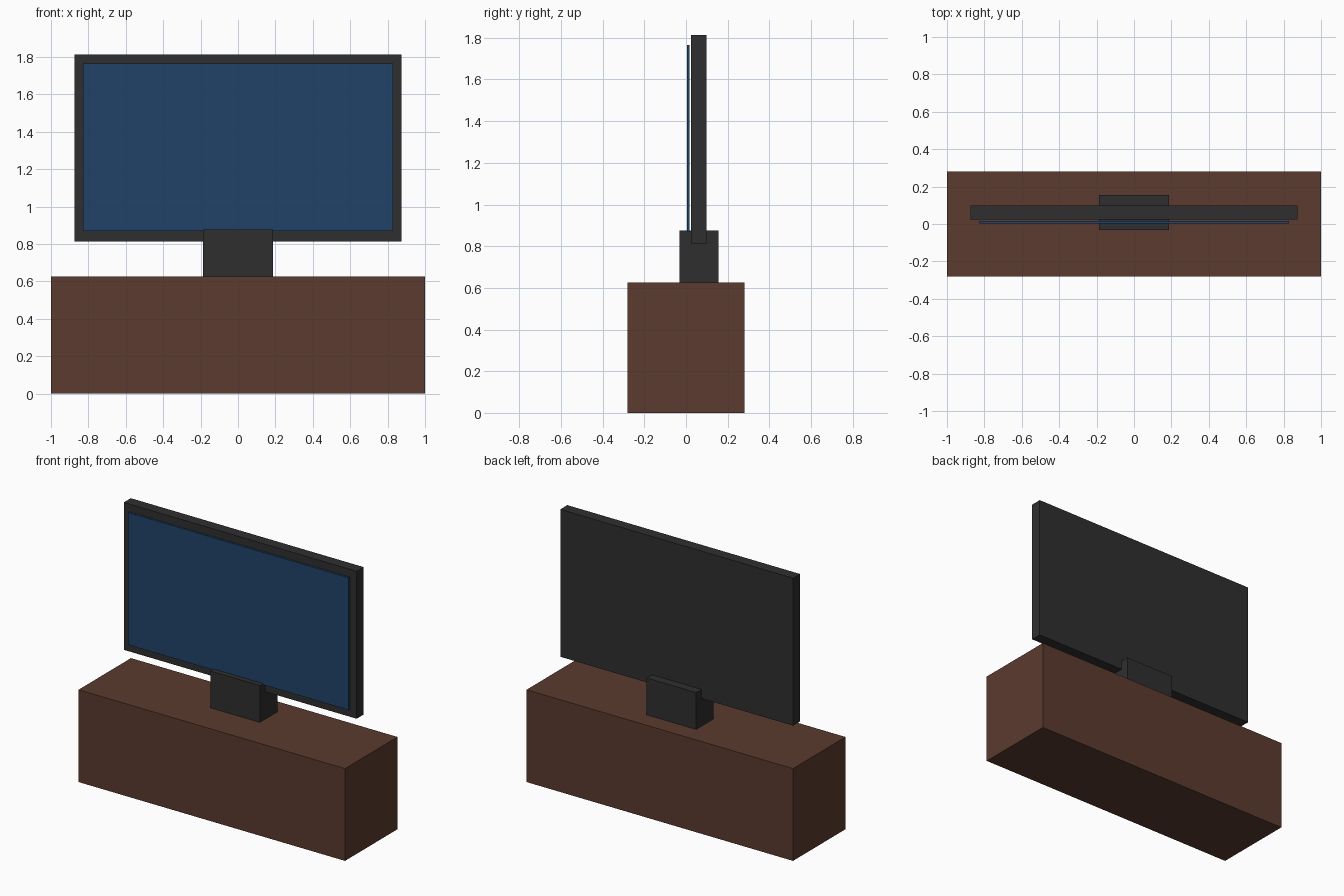
import bpy

default = bpy.data.objects.get("Cube")
if default:
    bpy.data.objects.remove(default, do_unlink=True)


def material(name, colour):
    mat = bpy.data.materials.new(name)
    mat.use_nodes = True
    mat.diffuse_color = (*colour, 1)
    mat.node_tree.nodes["Principled BSDF"].inputs["Base Color"].default_value = (*colour, 1)
    return mat


def box(name, x, y, z, mat):
    """Box centred on x = 0, with half width x and (low, high) ranges y and z."""
    bpy.ops.mesh.primitive_cube_add(size=1, location=(0, sum(y) / 2, sum(z) / 2))
    obj = bpy.context.object
    obj.name = name
    obj.scale = (2 * x, y[1] - y[0], z[1] - z[0])
    bpy.ops.object.transform_apply(location=False, rotation=False, scale=True)
    obj.data.materials.append(mat)
    return obj


wood = material("brown wood", (0.105, 0.043, 0.028))
plastic = material("dark grey plastic", (0.028, 0.028, 0.028))
glass = material("blue screen", (0.015, 0.054, 0.141))

# Low cabinet
box("cabinet", 1.0, (-0.281, 0.281), (0, 0.626), wood)

# Block stand, wrapping the lower edge of the television
box("stand", 0.186, (-0.031, 0.156), (0.626, 0.876), plastic)

# Television body, and the screen panel floating just in front of it
box("television_body", 0.874, (0.024, 0.099), (0.814, 1.814), plastic)
box("screen", 0.828, (0.004, 0.017), (0.868, 1.765), glass)
